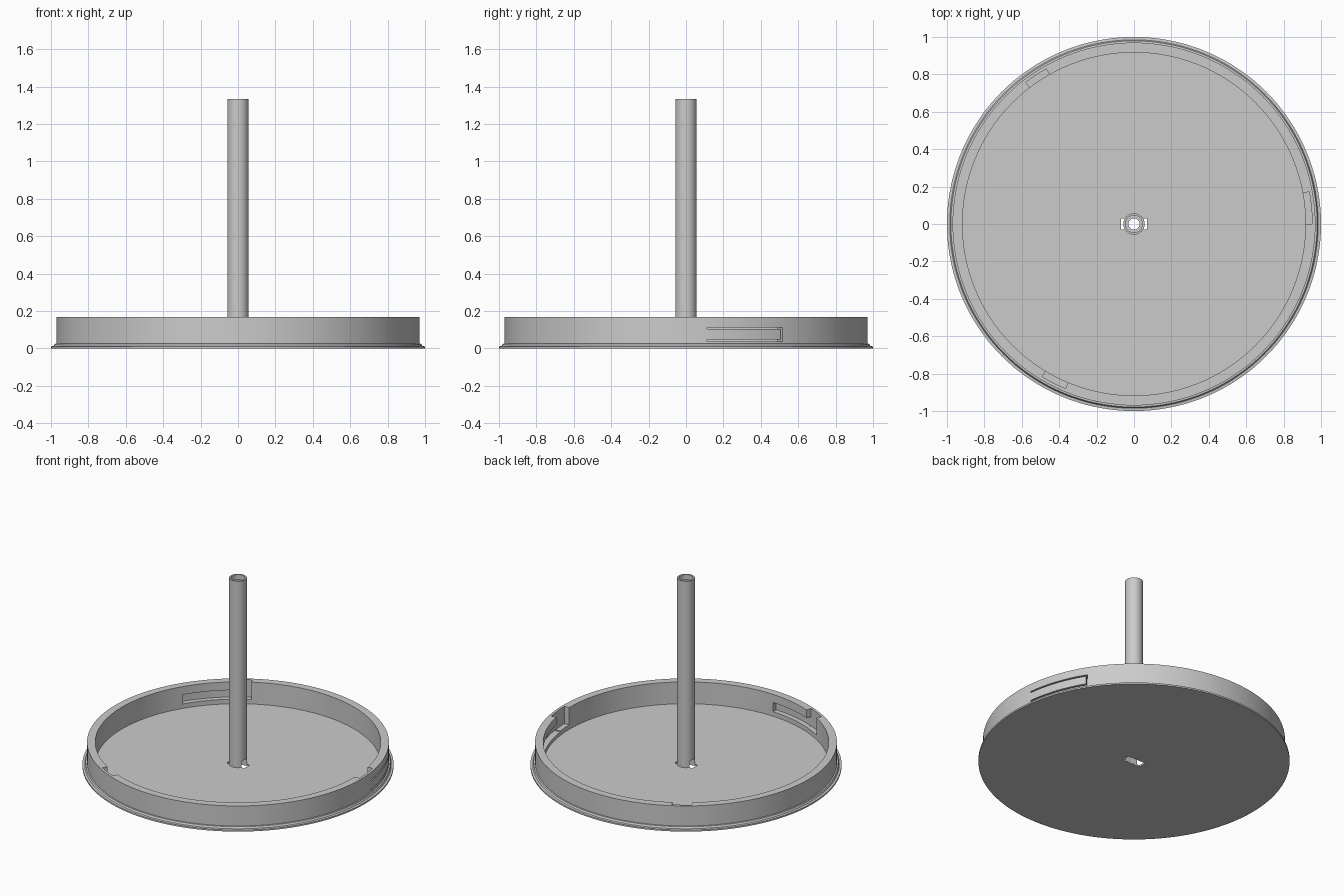
import bpy, bmesh
from math import radians, cos, sin, pi

if "Cube" in bpy.data.objects:
    bpy.data.objects.remove(bpy.data.objects["Cube"], do_unlink=True)

grey = bpy.data.materials.new("light_grey")
grey.use_nodes = True
grey.diffuse_color = (0.6, 0.6, 0.6, 1)
grey.node_tree.nodes["Principled BSDF"].inputs["Base Color"].default_value = (0.6, 0.6, 0.6, 1)


def finish(bm, name):
    bmesh.ops.remove_doubles(bm, verts=bm.verts, dist=1e-5)
    bmesh.ops.recalc_face_normals(bm, faces=bm.faces)
    mesh = bpy.data.meshes.new(name)
    bm.to_mesh(mesh)
    bm.free()
    mesh.materials.append(grey)
    obj = bpy.data.objects.new(name, mesh)
    bpy.context.collection.objects.link(obj)
    return obj


def lathe(name, profile, steps, closed):
    """Spin an (r, z) profile round the z axis."""
    bm = bmesh.new()
    verts = [bm.verts.new((r, 0, z)) for r, z in profile]
    edges = [bm.edges.new(p) for p in zip(verts, verts[1:])]
    if closed:
        edges.append(bm.edges.new((verts[-1], verts[0])))
    bmesh.ops.spin(bm, geom=verts + edges, cent=(0, 0, 0), axis=(0, 0, 1),
                   angle=2 * pi, steps=steps, use_merge=False)
    return finish(bm, name)


def arc_block(a0, a1, r0, r1, z0, z1):
    """Curved block between two angles in degrees, used as a cutter."""
    bm = bmesh.new()
    n = max(1, round((a1 - a0) / 2))
    rings = []
    for i in range(n + 1):
        a = radians(a0 + (a1 - a0) * i / n)
        rings.append([bm.verts.new((r * cos(a), r * sin(a), z))
                      for r, z in ((r0, z0), (r1, z0), (r1, z1), (r0, z1))])
    for p, q in zip(rings, rings[1:]):
        for k in range(4):
            m = (k + 1) % 4
            bm.faces.new((p[k], p[m], q[m], q[k]))
    bm.faces.new(rings[0])
    bm.faces.new(rings[-1])
    return finish(bm, "cutter")


def box(sx, sy, z0, z1):
    bm = bmesh.new()
    bmesh.ops.create_cube(bm, size=1)
    for v in bm.verts:
        v.co = (v.co.x * sx, v.co.y * sy, z0 if v.co.z < 0 else z1)
    return finish(bm, "cutter")


def cut(obj, cutter):
    mod = obj.modifiers.new("cut", 'BOOLEAN')
    mod.operation = 'DIFFERENCE'
    mod.solver = 'EXACT'
    mod.object = cutter
    bpy.context.view_layer.objects.active = obj
    bpy.ops.object.modifier_apply(modifier=mod.name)
    bpy.data.objects.remove(cutter, do_unlink=True)


# Shallow dish with a stepped flange round the foot
FLOOR, RIM = 0.013, 0.168
dish = lathe("dish", [(0, 0), (1, 0), (1, 0.011), (0.985, 0.013), (0.979, 0.025),
                      (0.97, 0.026), (0.97, RIM), (0.917, RIM), (0.917, FLOOR), (0, FLOOR)],
             144, False)

# Three bayonet tracks inside the wall: an entry notch and a side run
for start, notch, end in ((0, 10.4, 32), (119.5, 7.9, 148), (239, 8.4, 267.5)):
    cut(dish, arc_block(start, start + notch, 0.88, 0.9525, 0.045, 0.2))
    cut(dish, arc_block(start + 1, end, 0.88, 0.952, 0.0455, 0.11))

# Thin slits that free a springy tongue in the first track
for a0, z0, z1 in ((6.7, 0.104, 0.113), (6.7, 0.038, 0.047), (31.4, 0.039, 0.112)):
    cut(dish, arc_block(a0, 32.1, 0.9, 1.02, z0, z1))

# Slot through the floor under the post
cut(dish, box(0.14, 0.06, -0.1, 0.1))

# Hollow post with a wider bore at its mouth and a notch across its base
post = lathe("center_post", [(0.057, 0.006), (0.057, 1.335), (0.046, 1.335),
                             (0.046, 1.3), (0.03, 1.3), (0.03, 0.006)], 48, True)
cut(post, box(0.2, 0.058, -0.1, 0.06))

# Smooth round walls with crisp edges
bpy.ops.object.select_all(action='DESELECT')
for obj in (dish, post):
    obj.select_set(True)
bpy.context.view_layer.objects.active = dish
bpy.ops.object.shade_smooth_by_angle(angle=radians(30))
